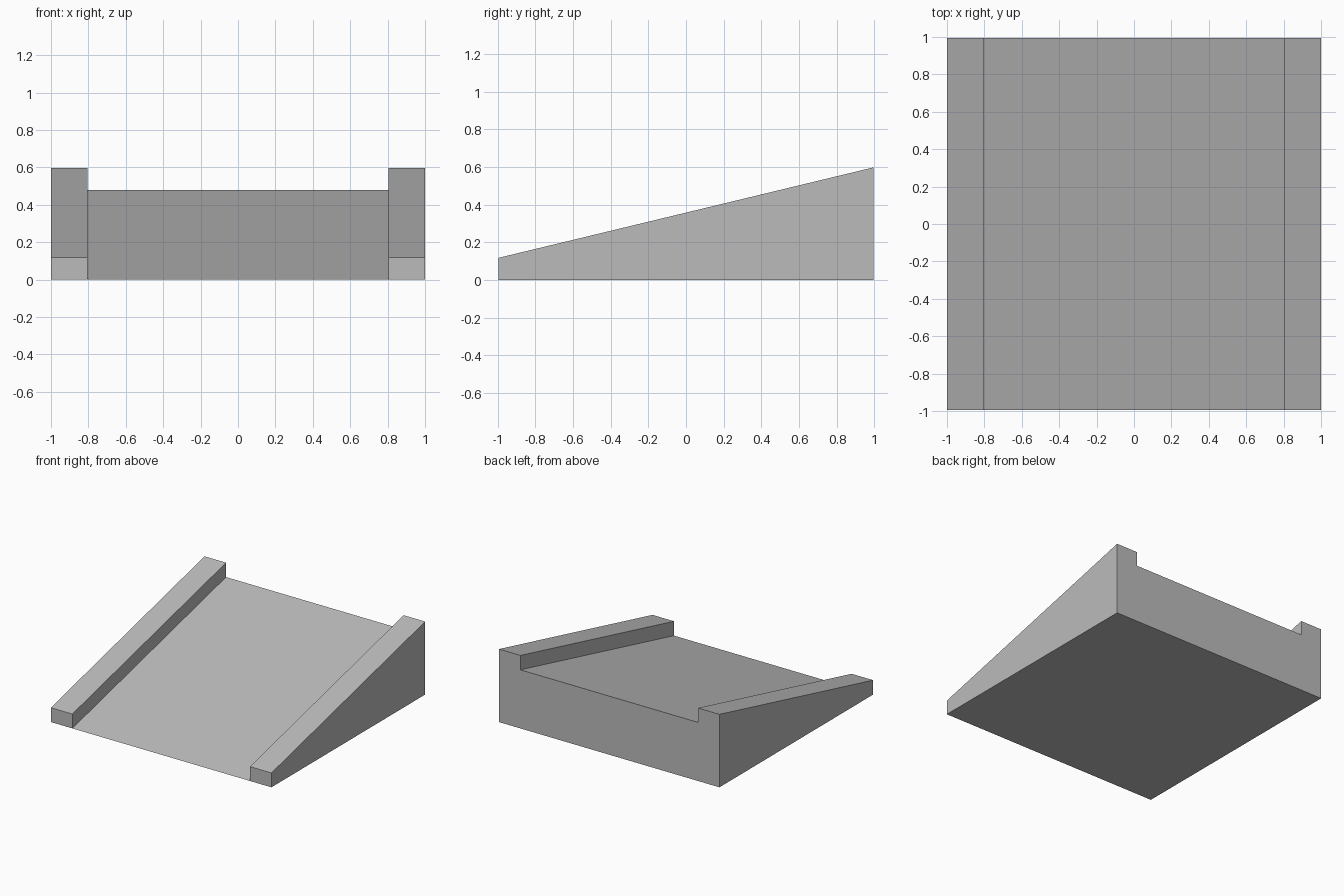
import bpy
import bmesh

cube = bpy.data.objects.get("Cube")
if cube:
    bpy.data.objects.remove(cube, do_unlink=True)

HALF_WIDTH, DECK_HALF, HALF_DEPTH = 1.0, 0.805, 0.995
RAIL, RISE = 0.118, 0.48

# Plain grey
grey = bpy.data.materials.new("plain grey")
grey.use_nodes = True
colour = (0.5, 0.5, 0.5, 1)
grey.diffuse_color = colour
grey.node_tree.nodes["Principled BSDF"].inputs["Base Color"].default_value = colour

bm = bmesh.new()


def section(y, deck):
    """Raised-edge cross-section; deck is the height of the sloping floor."""
    rail = deck + RAIL
    outline = [(-HALF_WIDTH, 0), (-DECK_HALF, 0), (DECK_HALF, 0), (HALF_WIDTH, 0),
               (HALF_WIDTH, rail), (DECK_HALF, rail), (DECK_HALF, deck),
               (-DECK_HALF, deck), (-DECK_HALF, rail), (-HALF_WIDTH, rail)]
    verts = {}
    for x, z in outline:
        if (x, z) not in verts:
            verts[x, z] = bm.verts.new((x, y, z))
    return [verts[p] for p in outline]


# Sloping deck, rails and underside as one closed skin
front = section(-HALF_DEPTH, 0)
back = section(HALF_DEPTH, RISE)
for i in range(len(front)):
    j = (i + 1) % len(front)
    bm.faces.new((front[i], front[j], back[j], back[i]))

# Rail ends at the front, full wall at the back
bm.faces.new((front[0], front[1], front[8], front[9]))
bm.faces.new((front[2], front[3], front[4], front[5]))
bm.faces.new(back)
bmesh.ops.dissolve_limit(bm, angle_limit=0.001, verts=bm.verts, edges=bm.edges)
bmesh.ops.recalc_face_normals(bm, faces=bm.faces)

mesh = bpy.data.meshes.new("ramp")
bm.to_mesh(mesh)
bm.free()
mesh.materials.append(grey)
ramp = bpy.data.objects.new("ramp", mesh)
bpy.context.collection.objects.link(ramp)
